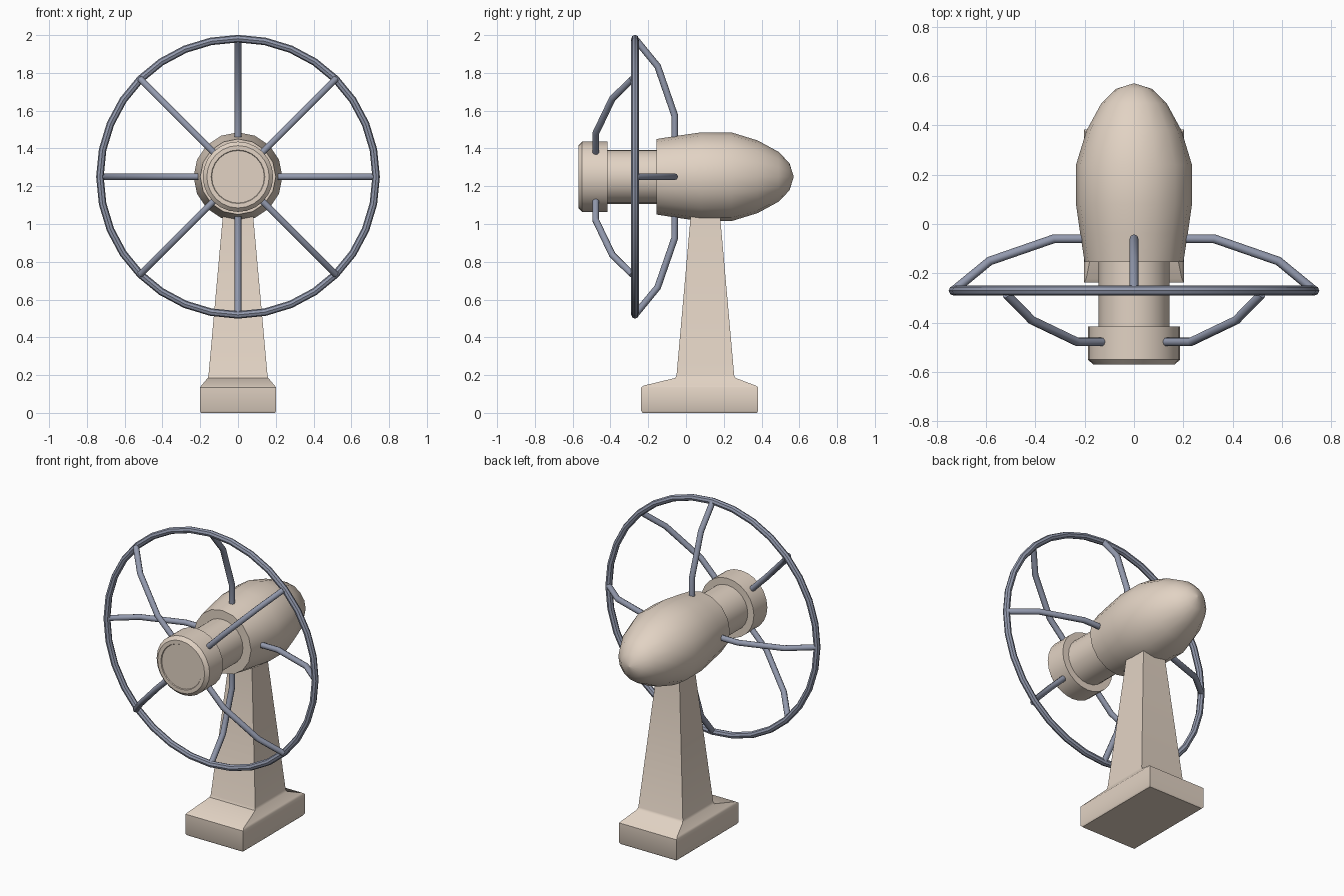
import bpy, bmesh
from math import pi, sin, cos, radians

if "Cube" in bpy.data.objects:
    bpy.data.objects.remove(bpy.data.objects["Cube"])

CZ = 1.25      # height of the wheel axis
WHEEL_Y = -0.27


def material(name, rgb):
    m = bpy.data.materials.new(name)
    m.diffuse_color = (*rgb, 1)
    m.use_nodes = True
    m.node_tree.nodes["Principled BSDF"].inputs["Base Color"].default_value = m.diffuse_color
    return m


TAN = material("tan", (0.76, 0.65, 0.55))
STEEL = material("blue_grey", (0.29, 0.32, 0.42))


def finish(ob, mat, angle=40):
    ob.data.materials.clear()
    ob.data.materials.append(mat)
    bpy.ops.object.select_all(action='DESELECT')
    ob.select_set(True)
    bpy.context.view_layer.objects.active = ob
    if ob.type == 'CURVE':
        bpy.ops.object.convert(target='MESH')
        ob = bpy.context.object
    bpy.ops.object.shade_smooth_by_angle(angle=radians(angle))
    return ob


def loft(name, rings, mat, angle=40):
    """Skin a list of equally sized rings and close both ends."""
    bm = bmesh.new()
    loops = [[bm.verts.new(p) for p in r] for r in rings]
    n = len(loops[0])
    for a, b in zip(loops, loops[1:]):
        for i in range(n):
            j = (i + 1) % n
            bm.faces.new((a[i], a[j], b[j], b[i]))
    bm.faces.new(loops[0])
    bm.faces.new(loops[-1])
    bmesh.ops.remove_doubles(bm, verts=bm.verts, dist=1e-5)
    bmesh.ops.recalc_face_normals(bm, faces=bm.faces)
    me = bpy.data.meshes.new(name)
    bm.to_mesh(me)
    bm.free()
    ob = bpy.data.objects.new(name, me)
    bpy.context.collection.objects.link(ob)
    return finish(ob, mat, angle)


def lathe(name, profile, mat, sides=16, angle=40):
    """Turn a (y, radius) profile around the wheel axis."""
    rings = [[(r * sin(2 * pi * i / sides), y, CZ + r * cos(2 * pi * i / sides))
              for i in range(sides)] for y, r in profile]
    return loft(name, rings, mat, angle)


def rect(z, hx, y0, y1):
    return [(-hx, y0, z), (hx, y0, z), (hx, y1, z), (-hx, y1, z)]


# Foot with its sloped top, flowing into the tapered post
loft("pedestal", [rect(0, 0.195, -0.23, 0.375), rect(0.01, 0.202, -0.237, 0.382),
                  rect(0.135, 0.202, -0.237, 0.382), rect(0.145, 0.194, -0.222, 0.368),
                  rect(0.185, 0.16, -0.057, 0.262), rect(0.20, 0.156, -0.05, 0.255),
                  rect(1.08, 0.077, 0.028, 0.177)], TAN, 50)

# Egg-shaped housing
lathe("housing", [(-0.155, 0.2), (-0.04, 0.218), (0.08, 0.235), (0.24, 0.235),
                  (0.38, 0.192), (0.49, 0.132), (0.548, 0.072), (0.57, 0.001)], TAN)

# Neck and front cap
lathe("neck", [(-0.45, 0.143), (-0.12, 0.143)], TAN, 24)
lathe("front_cap", [(-0.415, 0.14), (-0.415, 0.186), (-0.55, 0.186), (-0.57, 0.165),
                    (-0.57, 0.142), (-0.565, 0.139)], TAN, 24)

# Wheel rim
bpy.ops.mesh.primitive_torus_add(major_segments=32, minor_segments=8,
                                 major_radius=0.731, minor_radius=0.02,
                                 location=(0, WHEEL_Y, CZ), rotation=(pi / 2, 0, 0))
rim = bpy.context.object
rim.name = "wheel_rim"
finish(rim, STEEL)

# Bent spokes: alternately back to the housing and forward to the cap
BACK = [(0.731, -0.27), (0.585, -0.15), (0.325, -0.06), (0.18, -0.06)]
FRONT = [(0.731, -0.285), (0.585, -0.39), (0.325, -0.478), (0.172, -0.478)]
for k in range(8):
    a = k * pi / 4
    cu = bpy.data.curves.new(f"spoke_{k + 1}", 'CURVE')
    cu.dimensions = '3D'
    cu.bevel_depth = 0.018
    cu.bevel_resolution = 2
    cu.use_fill_caps = True
    sp = cu.splines.new('POLY')
    sp.points.add(3)
    for pt, (r, y) in zip(sp.points, FRONT if k % 2 else BACK):
        pt.co = (r * sin(a), y, CZ + r * cos(a), 1)
    ob = bpy.data.objects.new(f"spoke_{k + 1}", cu)
    bpy.context.collection.objects.link(ob)
    finish(ob, STEEL, 50)
